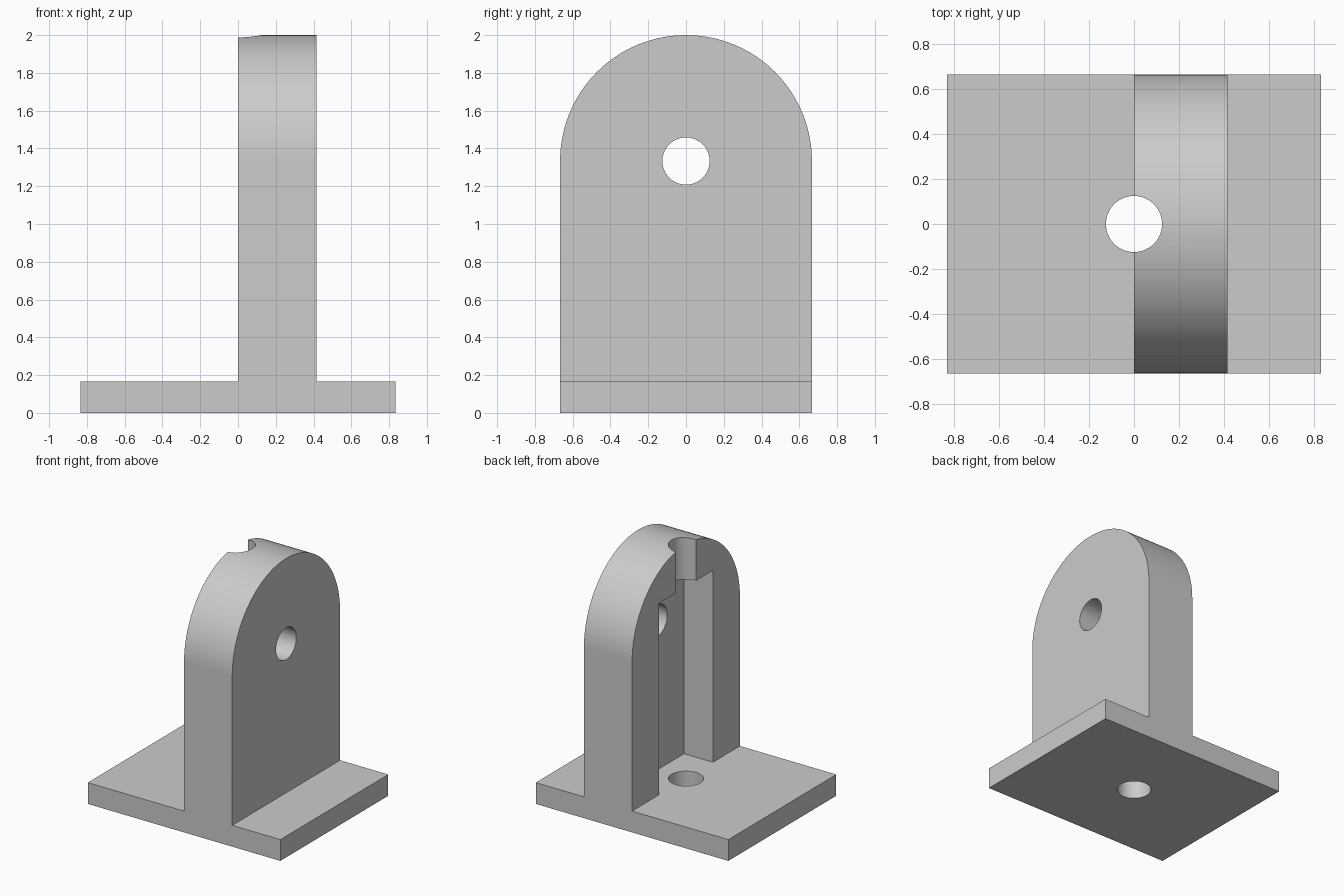
import bpy
import bmesh
import math
from mathutils import Matrix

cube = bpy.data.objects.get("Cube")
if cube:
    bpy.data.objects.remove(cube, do_unlink=True)

U = 1 / 12  # design unit: the bracket is 24 units tall

grey = bpy.data.materials.new("plain grey")
grey.use_nodes = True
colour = (0.6, 0.6, 0.6, 1)
grey.diffuse_color = colour
grey.node_tree.nodes["Principled BSDF"].inputs["Base Color"].default_value = colour


def finish(name, bm):
    """Turn a bmesh in design units into a grey object."""
    bmesh.ops.scale(bm, vec=(U, U, U), verts=bm.verts)
    bmesh.ops.recalc_face_normals(bm, faces=bm.faces)
    mesh = bpy.data.meshes.new(name)
    bm.to_mesh(mesh)
    bm.free()
    mesh.materials.append(grey)
    obj = bpy.data.objects.new(name, mesh)
    bpy.context.collection.objects.link(obj)
    return obj


def box(name, low, high):
    bm = bmesh.new()
    bmesh.ops.create_cube(bm, size=1)
    for v in bm.verts:
        v.co = [h if c > 0 else l for c, l, h in zip(v.co, low, high)]
    return finish(name, bm)


def drill(name, centre, length, axis_turn):
    bm = bmesh.new()
    place = Matrix.Translation(centre) @ Matrix.Rotation(axis_turn, 4, "Y")
    bmesh.ops.create_cone(bm, cap_ends=True, segments=64, radius1=1.5,
                          radius2=1.5, depth=length, matrix=place)
    return finish(name, bm)


def arch(name, x0, x1, z0, spring, radius, steps=64):
    """Plate with a half-round top, extruded along x."""
    points = [(-radius, z0), (radius, z0)]
    for i in range(steps + 1):
        a = math.pi * i / steps
        points.append((radius * math.cos(a), spring + radius * math.sin(a)))
    bm = bmesh.new()
    face = bm.faces.new([bm.verts.new((x0, y, z)) for y, z in points])
    side = bmesh.ops.extrude_face_region(bm, geom=[face])["geom"]
    moved = [g for g in side if isinstance(g, bmesh.types.BMVert)]
    bmesh.ops.translate(bm, vec=(x1 - x0, 0, 0), verts=moved)
    return finish(name, bm)


def combine(target, other, operation):
    """Apply a boolean and remove the helper."""
    mod = target.modifiers.new(operation.lower(), "BOOLEAN")
    mod.operation = operation
    mod.solver = "EXACT"
    mod.object = other
    bpy.ops.object.select_all(action="DESELECT")
    target.select_set(True)
    bpy.context.view_layer.objects.active = target
    bpy.ops.object.modifier_apply(modifier=mod.name)
    bpy.data.objects.remove(other, do_unlink=True)


# Round-topped upright with a slot in its -x face
upright = arch("upright", 0, 5, 1, 16, 8)
combine(upright, box("slot_cutter", (-1, -4, 0), (3, 4, 20)), "DIFFERENCE")

# Base plate joined with the upright
bracket = box("bracket", (-10, -8, 0), (10, 8, 2))
combine(bracket, upright, "UNION")

# Vertical bolt hole through plate and crown, and cross pin hole
combine(bracket, drill("bolt_cutter", (0, 0, 12), 30, 0), "DIFFERENCE")
combine(bracket, drill("pin_cutter", (3, 0, 16), 10, math.pi / 2), "DIFFERENCE")

bpy.ops.object.shade_smooth_by_angle(angle=math.radians(30))
